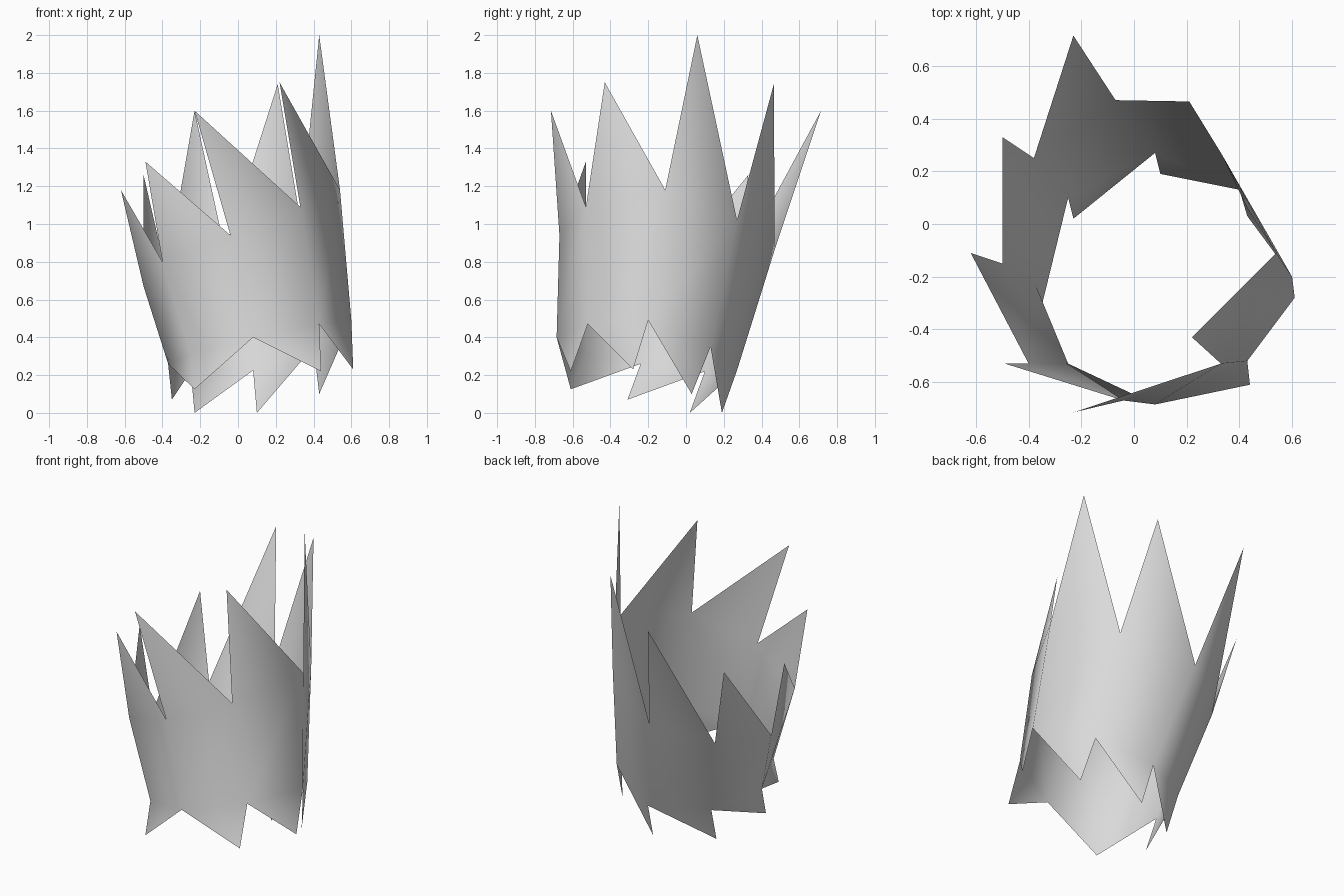
import bpy
import bmesh
import math

if "Cube" in bpy.data.objects:
    bpy.data.objects.remove(bpy.data.objects["Cube"])

# Eight corners of the leaning sleeve, counter-clockwise, starting at the right
upper_ring = [(.54, -.11, 1.18), (.33, .27, 1.02), (-.07, .47, .865), (-.38, .25, .74),
              (-.50, -.15, .67), (-.40, -.53, .80), (-.04, -.67, .94), (.33, -.53, 1.09)]
lower_ring = [(.60, -.20, .49), (.40, .13, .35), (.08, .27, .225), (-.25, .10, .22),
              (-.37, -.24, .26), (-.25, -.53, .31), (.08, -.685, .40), (.43, -.52, .47)]
# One spike tip per side, rising above the upper ring / hanging below the lower ring
upper_tips = [(.43, .06, 2.0), (.21, .465, 1.74), (-.23, .715, 1.6), (-.50, .33, 1.26),
              (-.62, -.11, 1.18), (-.49, -.53, 1.33), (-.23, -.715, 1.6), (.22, -.43, 1.75)]
lower_tips = [(.43, .03, .10), (.10, .19, 0), (-.23, .02, 0), (-.35, -.31, .07),
              (-.23, -.61, .125), (-.23, -.61, .125), (.44, -.61, .22), (.61, -.28, .23)]

bm = bmesh.new()
top, bottom, peaks, fangs = [[bm.verts.new(p) for p in ring]
                             for ring in (upper_ring, lower_ring, upper_tips, lower_tips)]

# Wall panel, upper spike and lower spike on every side
for i in range(8):
    j = (i + 1) % 8
    bm.faces.new((bottom[i], bottom[j], top[j], top[i]))
    bm.faces.new((top[i], top[j], peaks[i]))
    bm.faces.new((bottom[j], bottom[i], fangs[i]))

# Two neighbouring lower spikes share one tip
bmesh.ops.remove_doubles(bm, verts=bm.verts[:], dist=.001)

mesh = bpy.data.meshes.new("jagged_sleeve")
bm.to_mesh(mesh)
bm.free()
sleeve = bpy.data.objects.new("jagged_sleeve", mesh)
bpy.context.collection.objects.link(sleeve)

# Plain grey surface
grey = bpy.data.materials.new("light_grey")
grey.diffuse_color = (.7, .7, .7, 1)
grey.use_nodes = True
grey.node_tree.nodes["Principled BSDF"].inputs["Base Color"].default_value = grey.diffuse_color
mesh.materials.append(grey)

# Smooth shading around the sleeve
bpy.context.view_layer.objects.active = sleeve
sleeve.select_set(True)
bpy.ops.object.shade_smooth_by_angle(angle=math.radians(80))
